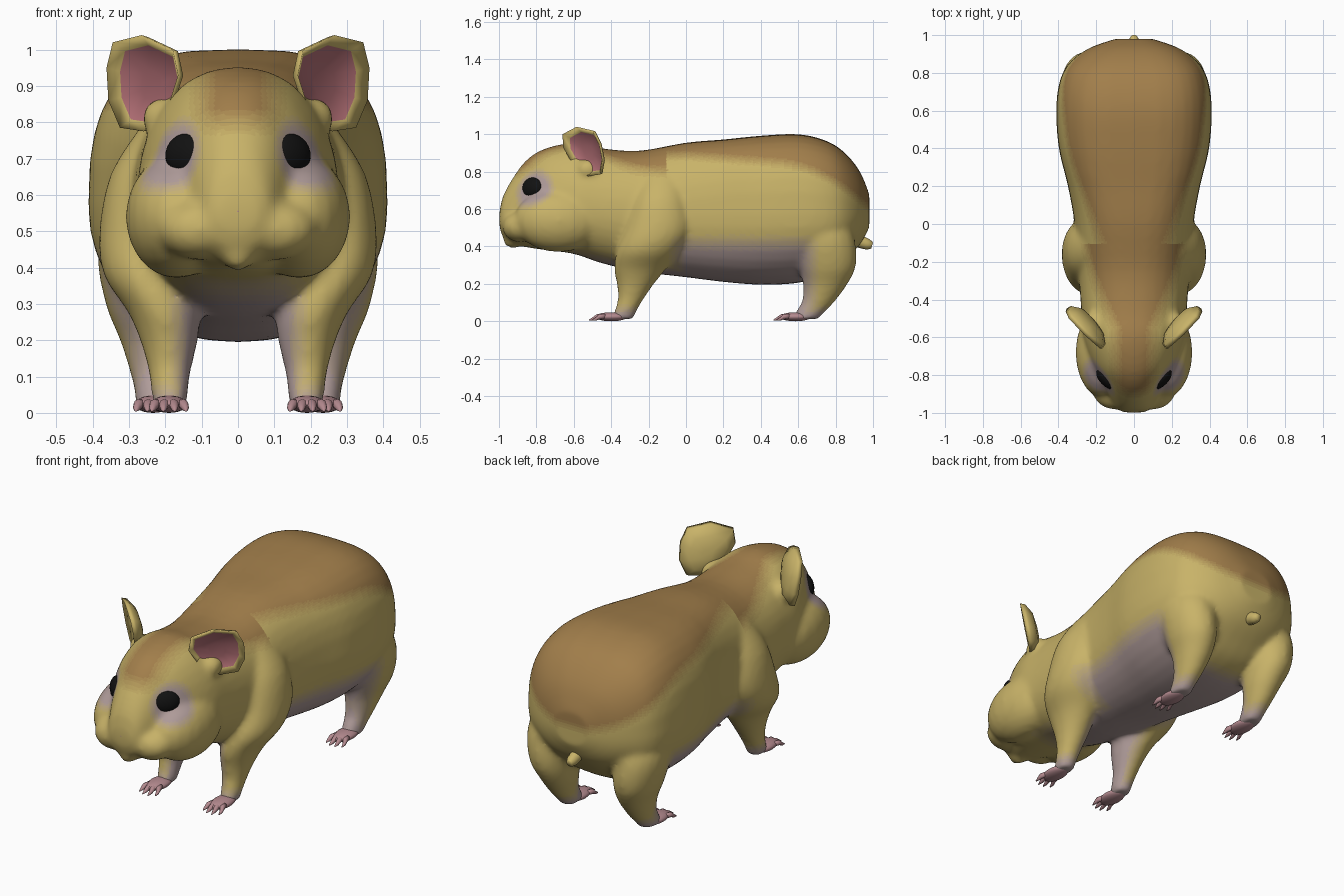
import bpy, bmesh
from math import sin, cos, pi, copysign
from mathutils import Vector, Matrix
from mathutils.bvhtree import BVHTree

if "Cube" in bpy.data.objects:
    bpy.data.objects.remove(bpy.data.objects["Cube"])


def clamp(v):
    return max(0.0, min(1.0, v))


def material(name, rgb):
    m = bpy.data.materials.new(name)
    m.diffuse_color = (*rgb, 1)
    m.use_nodes = True
    m.node_tree.nodes["Principled BSDF"].inputs["Base Color"].default_value = m.diffuse_color
    return m


def spline(rows, n=4):
    """Catmull-Rom interpolation through rows of numbers."""
    rows = [Vector(r) for r in rows]
    out = []
    for i in range(len(rows) - 1):
        a, b, c, d = rows[max(i - 1, 0)], rows[i], rows[i + 1], rows[min(i + 2, len(rows) - 1)]
        for k in range(n):
            t = k / n
            out.append(0.5 * (2 * b + (c - a) * t + (2 * a - 5 * b + 4 * c - d) * t * t
                              + (3 * b - a - 3 * c + d) * t ** 3))
    return out + [rows[-1]]


def loft(bm, rings):
    """Closed skin over rings of equal size; returns its faces."""
    loops = [[bm.verts.new(p) for p in r] for r in rings]
    faces = [bm.faces.new(loops[0])]
    n = len(loops[0])
    for a, b in zip(loops, loops[1:]):
        faces += [bm.faces.new((a[i], a[(i + 1) % n], b[(i + 1) % n], b[i])) for i in range(n)]
    faces.append(bm.faces.new(loops[-1]))
    bmesh.ops.recalc_face_normals(bm, faces=faces)
    return faces


def ball(bm, c, r, rot=Matrix()):
    m = Matrix.Translation(c) @ rot @ Matrix.Diagonal((*r, 1))
    bmesh.ops.create_uvsphere(bm, u_segments=20, v_segments=12, radius=1, matrix=m)


def finish(bm, name, mats=()):
    me = bpy.data.meshes.new(name)
    for f in bm.faces:
        f.smooth = True
    bm.to_mesh(me)
    bm.free()
    ob = bpy.data.objects.new(name, me)
    bpy.context.collection.objects.link(ob)
    for m in mats:
        me.materials.append(m)
    return ob


# colours: fur gradients run tan to brown (back) and tan to grey (belly)
STEPS = 6
TAN, BROWN, GREY = Vector((.58, .45, .14)), Vector((.36, .21, .07)), Vector((.43, .33, .32))
fur = [material(f"fur_back_{i}", TAN.lerp(BROWN, i / STEPS)) for i in range(STEPS + 1)]
fur += [material(f"fur_belly_{i}", TAN.lerp(GREY, i / STEPS)) for i in range(1, STEPS + 1)]
pink = material("skin_pink", (.45, .25, .27))
ear_pink = material("ear_pink", (.45, .16, .18))
black = material("eye_black", (.006, .006, .006))

# torso and head: y, top, bottom, half width, height of widest point
TORSO = [(-.998, .58, .51, .05, .545), (-.978, .67, .45, .09, .54), (-.92, .775, .41, .125, .55),
         (-.85, .865, .395, .16, .57), (-.75, .925, .38, .225, .58), (-.6, .953, .36, .27, .6),
         (-.45, .925, .31, .28, .6), (-.25, .912, .265, .295, .58), (0, .955, .235, .315, .57),
         (.2, .972, .21, .35, .57), (.4, .992, .195, .398, .57), (.6, 1.0, .205, .412, .57),
         (.75, .965, .25, .395, .57), (.85, .90, .33, .345, .57), (.93, .80, .41, .24, .58),
         (.98, .68, .5, .10, .58)]
FRONT_LEG = [(.2, -.12, .8, .06, .1), (.25, -.135, .66, .1, .14), (.272, -.15, .5, .11, .17),
             (.25, -.2, .38, .12, .17), (.205, -.245, .28, .10, .14), (.19, -.27, .2, .08, .1),
             (.188, -.295, .12, .06, .07), (.188, -.325, .05, .05, .06), (.188, -.34, .012, .047, .06)]
HIND_LEG = [(.22, .68, .62, .12, .15), (.255, .73, .45, .132, .17), (.25, .755, .3, .115, .155),
            (.235, .745, .2, .09, .12), (.232, .71, .11, .065, .09), (.232, .665, .05, .052, .08),
            (.232, .64, .012, .05, .07)]


def torso_ring(row, n=36):
    y, top, bot, w, zw = row
    boxy = .9 - .27 * clamp((y + .35) / .6) + .1 * clamp((y - .8) / .2)  # squarer towards the rump
    pts = []
    for i in range(n):
        c, s = cos(2 * pi * i / n), sin(2 * pi * i / n)
        h, e = (top - zw, boxy) if s > 0 else (zw - bot, .88)
        pts.append((copysign(w * abs(c) ** e, c), y, zw + h * copysign(abs(s) ** min(.95, e + .1), s)))
    return pts


bm = bmesh.new()
loft(bm, [torso_ring(r) for r in spline(TORSO)])
for s in (1, -1):
    for leg in (FRONT_LEG, HIND_LEG):
        loft(bm, [[(s * (x + rx * cos(k * pi / 10)), y + ry * sin(k * pi / 10), z)
                   for k in range(20)] for x, y, z, rx, ry in spline(leg)])
    ball(bm, (s * .168, -.68, .54), (.142, .24, .17))     # cheek
    ball(bm, (s * .105, -.88, .505), (.115, .103, .085))  # muzzle puff
    ball(bm, (s * .2, -.525, .81), (.065, .065, .06))     # ear root
ball(bm, (0, -.925, .435), (.045, .055, .045))            # lower lip
body = finish(bm, "body")

# blend the parts into one skin
rem = body.modifiers.new("blend", 'REMESH')
rem.mode, rem.voxel_size = 'VOXEL', .014
smo = body.modifiers.new("soften", 'SMOOTH')
smo.factor, smo.iterations = .5, 12
dg = bpy.context.evaluated_depsgraph_get()
bm = bmesh.new()
bm.from_mesh(body.evaluated_get(dg).to_mesh())
bm.normal_update()
tree = BVHTree.FromBMesh(bm)
body_old = body.data
bpy.data.objects.remove(body)
bpy.data.meshes.remove(body_old)

# eyes sit on the skin where a diagonal ray meets it
look = Vector((.68, -.7, .2)).normalized()
aim = Vector((.147, -.825, .715))
hit = tree.ray_cast(aim + look * .5, -look)[0] or aim

# paint the fur by position
for f in bm.faces:
    p, nrm = f.calc_center_median(), f.normal
    x, y, z = abs(p.x), p.y, p.z
    nx = nrm.x * copysign(1, p.x)
    line = .885 - .08 * max(y, 0) - .9 * max(y - .5, 0) ** 2
    back = clamp((z - line) / .06 + .5)
    if y < -.1:
        back = clamp((.14 + max(0, y + .55) * .45 - x) / .08) * clamp((z - .76) / .08)
    belly = clamp((.47 - z) / .1) * clamp((.72 - y) / .1) * clamp((y + .1) / .1)
    if y < 0:
        belly = max(belly, clamp((.2 - x) / .08) * clamp((.4 - z) / .1) * clamp((y + .7) / .1))
    if z < .38 and -.6 < y < .66:
        belly = max(belly, clamp((-.35 - nx) / .4))
    belly = max(belly, clamp((.09 - z) / .06))
    eye_d = (Vector((x, y, z)) - hit - Vector((.025, .02, -.02))).length
    belly = max(belly, clamp((.13 - eye_d) / .05))
    f.material_index = (STEPS + round(belly * STEPS)) if belly * STEPS >= .5 else round(back * STEPS)
finish(bm, "body", fur)

# ears: cupped plates with a faceted rim, facing forward and outward
RIM = [(.165, .93), (.18, 1.0), (.265, 1.04), (.345, 1.02), (.362, .95), (.357, .86),
       (.325, .785), (.26, .775), (.2, .82)]
CUP = [(.3, .045), (.8, .03), (1, 0), (.96, .03), (.65, .065), (.2, .075)]
for s, side in ((1, "left"), (-1, "right")):
    bm = bmesh.new()
    rings = []
    for scale, depth in CUP:
        ring = []
        for x, z in RIM:
            x, z = .265 + (x - .265) * scale, .9 + (z - .9) * scale
            y = -.655 + (x - .16) * 1.0 - (z - .9) * .25
            ring.append((s * (x - depth * .6), y + depth * .6, z))
        rings.append(ring)
    for i, f in enumerate(loft(bm, rings)):
        f.material_index = 1 if i <= len(RIM) else 0
    finish(bm, side + "_ear", (fur[0], ear_pink))

    # eye
    bm = bmesh.new()
    d = Vector((look.x * s, look.y, look.z))
    c = Vector((hit.x * s, hit.y, hit.z)) - d * .014
    ball(bm, c, (.034, .07, .056), d.to_track_quat('X', 'Z').to_matrix().to_4x4())
    finish(bm, side + "_eye", (black,))

    # paws with four tapered toes
    for part, px, py in (("front", .19, -.40), ("hind", .234, .585)):
        bm = bmesh.new()
        ball(bm, (s * px, py, .024), (.05, .085, .024))
        for k in range(4):
            o = (k - 1.5) * .03
            tip = -.115 + abs(k - 1.5) * .018
            path = [(0, -.03, .026, .013), (.6, -.03 + (tip + .03) * .6, .024, .014),
                    (1, tip + .01, .014, .010), (1.15, tip - .012, .006, .003)]
            loft(bm, [[(s * px + o * (.7 + .3 * t) + r * cos(a * pi / 4), py + dy,
                        max(0, z + r * sin(a * pi / 4))) for a in range(8)]
                      for t, dy, z, r in path])
        finish(bm, f"{side}_{part}_paw", (pink,))

# nose
bm = bmesh.new()
ball(bm, (0, -.98, .555), (.036, .018, .02))
ball(bm, (0, -.976, .53), (.014, .016, .025))
finish(bm, "nose", (pink,))

# tail stub
bm = bmesh.new()
loft(bm, [[(r * cos(k * pi / 6), y + .3 * r * sin(k * pi / 6), z + r * sin(k * pi / 6))
           for k in range(12)]
          for y, z, r in spline([(.86, .45, .045), (.92, .43, .034), (.97, .412, .028), (.995, .405, .016)])])
finish(bm, "tail", (fur[0],))
